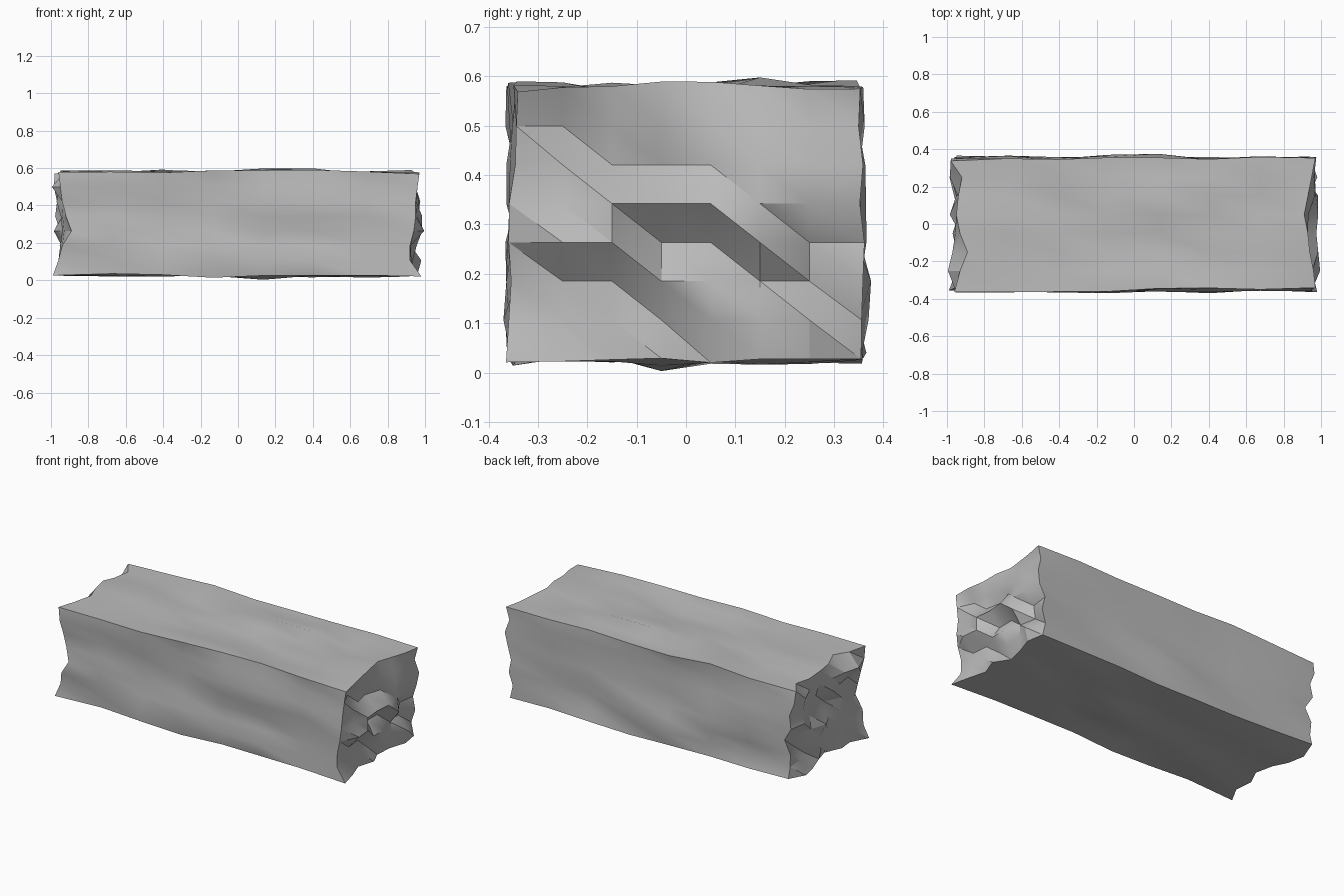
import bpy
import bmesh
import math
from mathutils import Vector, noise

N = 7                                    # cells along every side
HALF = Vector((0.945, 0.35, 0.275))      # nominal half size
ROUGH = Vector((0.05, 0.016, 0.014))     # bump height along each axis
MID_Z = 0.303

cube = bpy.data.objects.get("Cube")
if cube:
    bpy.data.objects.remove(cube, do_unlink=True)

stone = bpy.data.materials.new("grey_stone")
stone.use_nodes = True
grey = (0.5, 0.5, 0.5, 1.0)
stone.diffuse_color = grey
stone.node_tree.nodes["Principled BSDF"].inputs["Base Color"].default_value = grey

# Chipped rims of the two ends: x in hundredths along each rim
front_rim = {-1: [-99, -96, -94, -89, -92, -94, -95, -96],
             1: [98, 92, 92, 94, 95, 95, 96, 97]}
top_rim = {-1: [-96, -93, -89, -93, -95, -94, -92, -98],
           1: [97, 96, 94, 93, 91, 93, 95, 97]}

# Chips and knobs, keyed by axis and side, then grid point: hundredths outward
chips = {
    (0, 1): {(1, 3): 5, (2, 3): 4, (2, 4): 4, (3, 4): 3, (4, 4): 4,
             (3, 3): -4, (4, 3): -4, (2, 2): -3, (3, 2): 1, (4, 2): 1,
             (3, 1): -4, (5, 3): 4, (5, 2): -2, (6, 2): -4,
             (1, 6): -3, (2, 6): -2, (2, 5): -3, (3, 6): -2},
    (2, 1): {(4, 5): 2, (5, 5): 2, (5, 4): -1, (6, 4): -1, (3, 1): 1, (4, 1): 1},
    (2, -1): {(4, 3): 2.5},
    (1, 1): {(4, 2): 2.5, (3, 1): 2},
    (1, -1): {(3, 1): 2, (5, 1): 2, (4, 2): -1},
}


def bump(idx, axis, side):
    """Outward push of one grid point on one face."""
    grid = tuple(idx[a] for a in range(3) if a != axis)
    known = chips.get((axis, side), {})
    if grid in known:
        return known[grid] / 100
    if axis == 0:
        if idx[1] == 0:
            return side * front_rim[side][idx[2]] / 100 - HALF.x
        if idx[2] == N:
            return side * top_rim[side][idx[1]] / 100 - HALF.x
    seed = Vector(idx) * 0.63 + Vector((axis * 9.1, side * 5.3, 2.7))
    return max(-1, min(1, 1.7 * noise.noise(seed))) * ROUGH[axis]


def position(idx):
    p = Vector([(2 * i / N - 1) * h for i, h in zip(idx, HALF)])
    for axis in range(3):
        if idx[axis] in (0, N):
            side = 1 if idx[axis] else -1
            p[axis] += side * bump(idx, axis, side)
    return p + Vector((0, 0, MID_Z))


bm = bmesh.new()
verts = {}


def vert(idx):
    if idx not in verts:
        verts[idx] = bm.verts.new(position(idx))
    return verts[idx]


def side_grid(right, up):
    """One face of the block as split quads; the normal is right x up."""
    right, up = Vector(right), Vector(up)
    out = right.cross(up)

    def at(u, v):
        p = right * (2 * u - N) + up * (2 * v - N) + out * N
        return vert(tuple(round((c + N) / 2) for c in p))

    for u in range(N):
        for v in range(N):
            a, b, c, d = at(u, v), at(u + 1, v), at(u + 1, v + 1), at(u, v + 1)
            bm.faces.new((a, b, d))
            bm.faces.new((b, c, d))


for right in ((1, 0, 0), (0, 1, 0), (-1, 0, 0), (0, -1, 0)):
    side_grid(right, (0, 0, 1))
side_grid((1, 0, 0), (0, 1, 0))
side_grid((1, 0, 0), (0, -1, 0))

mesh = bpy.data.meshes.new("rough_stone_block")
bm.to_mesh(mesh)
bm.free()
mesh.materials.append(stone)
block = bpy.data.objects.new("rough_stone_block", mesh)
bpy.context.collection.objects.link(block)

# Soft shading with crisp chipped edges
bpy.ops.object.select_all(action="DESELECT")
block.select_set(True)
bpy.context.view_layer.objects.active = block
bpy.ops.object.shade_smooth_by_angle(angle=math.radians(30))
